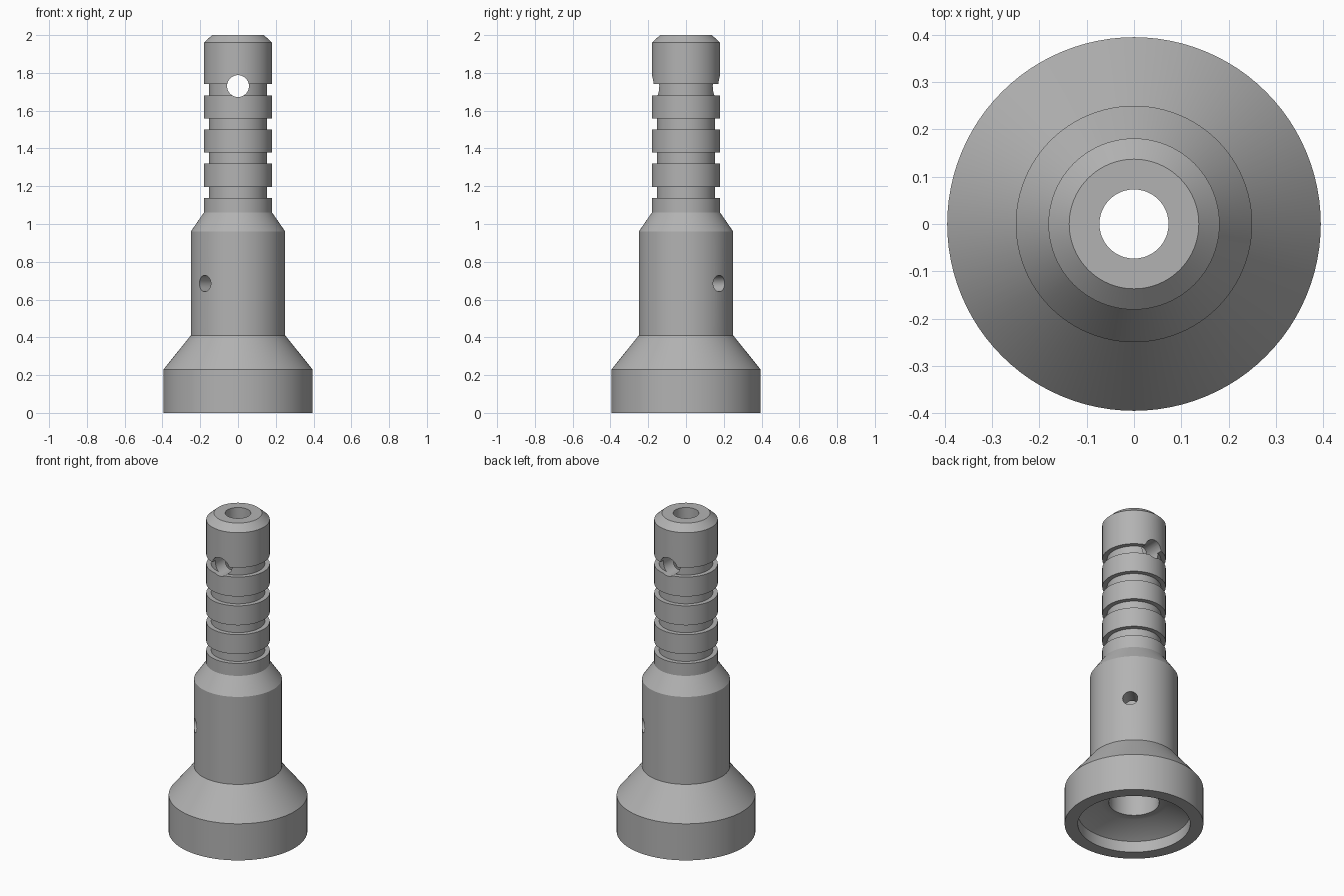
import bpy, bmesh, math
from mathutils import Matrix, Vector

cube = bpy.data.objects.get("Cube")
if cube:
    bpy.data.objects.remove(cube, do_unlink=True)

SIDES = 96

# Single plain metal colour
metal = bpy.data.materials.new("grey_metal")
metal.use_nodes = True
metal.diffuse_color = (0.45, 0.45, 0.45, 1)
metal.node_tree.nodes["Principled BSDF"].inputs["Base Color"].default_value = metal.diffuse_color


def add_object(name, bm):
    bmesh.ops.recalc_face_normals(bm, faces=bm.faces)
    mesh = bpy.data.meshes.new(name)
    bm.to_mesh(mesh)
    bm.free()
    mesh.materials.append(metal)
    obj = bpy.data.objects.new(name, mesh)
    bpy.context.collection.objects.link(obj)
    return obj


def lathe(name, profile):
    """Revolve a closed (radius, height) loop around z."""
    bm = bmesh.new()
    rings = []
    for r, z in profile:
        rings.append([bm.verts.new((r * math.cos(a), r * math.sin(a), z))
                      for a in (2 * math.pi * i / SIDES for i in range(SIDES))])
    for k, ring in enumerate(rings):
        nxt = rings[(k + 1) % len(rings)]
        for i in range(SIDES):
            j = (i + 1) % SIDES
            bm.faces.new((ring[i], ring[j], nxt[j], nxt[i]))
    return add_object(name, bm)


def drill(target, name, radius, height, direction):
    """Cut a round cross hole right through the target."""
    bm = bmesh.new()
    turn = Vector((0, 0, 1)).rotation_difference(Vector(direction)).to_matrix().to_4x4()
    bmesh.ops.create_cone(bm, cap_ends=True, segments=48, radius1=radius, radius2=radius,
                          depth=1.2, matrix=Matrix.Translation((0, 0, height)) @ turn)
    cutter = add_object(name, bm)
    cutter.hide_render = True
    mod = target.modifiers.new(name, "BOOLEAN")
    mod.operation = "DIFFERENCE"
    mod.solver = "EXACT"
    mod.object = cutter
    bpy.context.view_layer.objects.active = target
    bpy.ops.object.modifier_apply(modifier=name)
    bpy.data.objects.remove(cutter, do_unlink=True)


# Outer profile: flared foot, barrel, grooved stem, chamfered tip
stem, groove = 0.181, 0.153
outer = [(0.395, 0), (0.395, 0.23), (0.25, 0.41), (0.25, 0.96), (stem, 1.06)]
for n in range(4):
    low = 1.138 + n * 0.181
    high = low + 0.059
    outer += [(stem, low), (groove, low), (groove, high), (stem, high)]
outer += [(stem, 1.96), (0.137, 2)]

# Inner profile: narrow bore, wide bore, conical seat, foot recess
inner = [(0.073, 2), (0.073, 0.97), (0.143, 0.9), (0.143, 0.14),
         (0.19, 0.14), (0.32, 0.07), (0.32, 0)]

body = lathe("nozzle_body", outer + inner)
drill(body, "stem_cross_hole", 0.058, 1.73, (0, 1, 0))
drill(body, "barrel_cross_hole", 0.043, 0.685, (1, 1, 0))

bpy.ops.object.select_all(action="DESELECT")
body.select_set(True)
bpy.context.view_layer.objects.active = body
bpy.ops.object.shade_smooth_by_angle(angle=math.radians(30))
